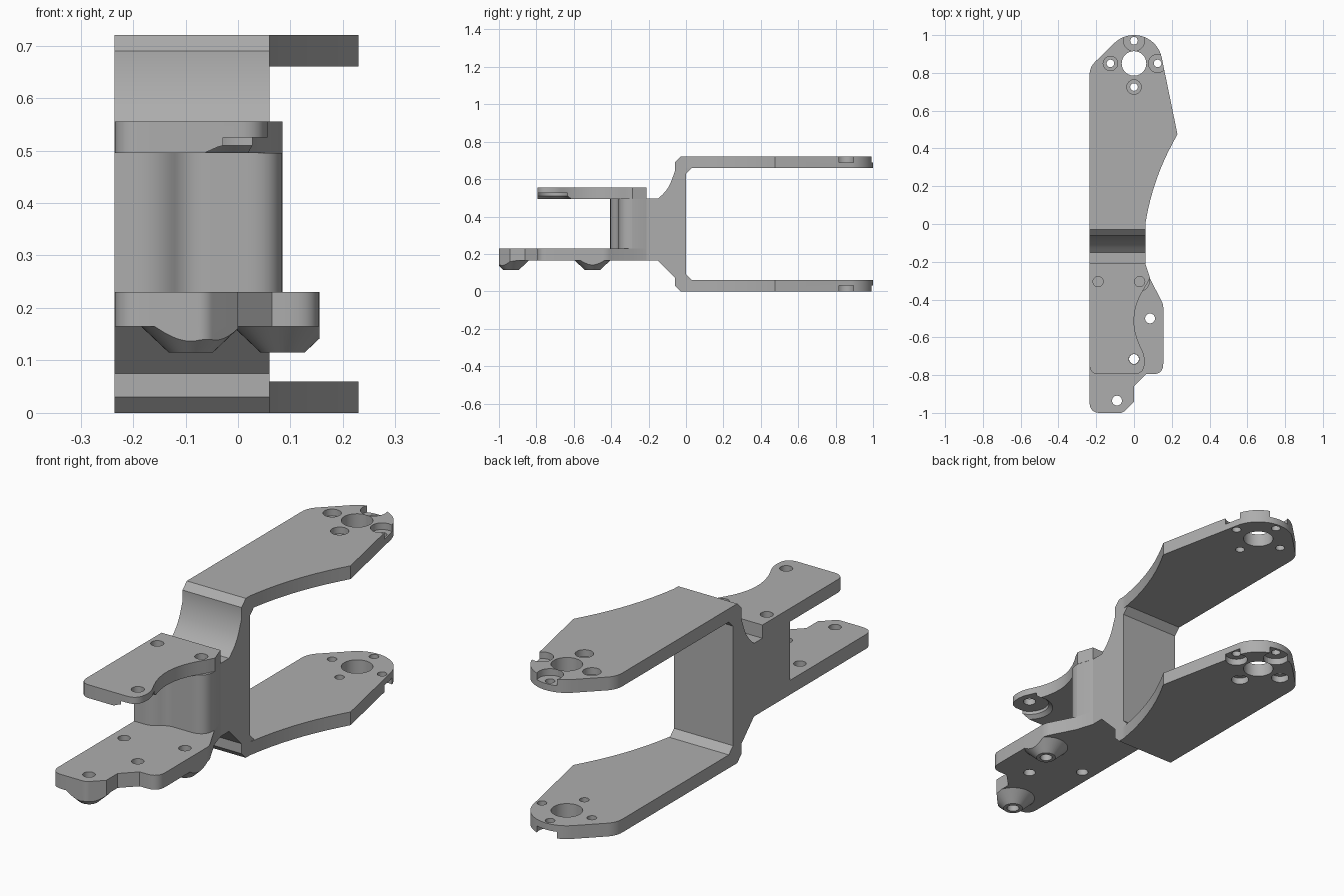
import bpy, bmesh, math
from mathutils import Vector

old = bpy.data.objects.get("Cube")
if old:
    bpy.data.objects.remove(old, do_unlink=True)

grey = bpy.data.materials.new("machined_grey")
grey.use_nodes = True
COLOUR = (0.42, 0.42, 0.42, 1)
grey.diffuse_color = COLOUR
grey.node_tree.nodes["Principled BSDF"].inputs["Base Color"].default_value = COLOUR


def make_object(name, bm):
    bmesh.ops.recalc_face_normals(bm, faces=bm.faces)
    mesh = bpy.data.meshes.new(name)
    bm.to_mesh(mesh)
    bm.free()
    mesh.materials.append(grey)
    obj = bpy.data.objects.new(name, mesh)
    bpy.context.collection.objects.link(obj)
    return obj


def rounded(points, steps=8):
    """Outline from (x, y) or (x, y, cut) corners; cut is the length rounded off each side."""
    out = []
    for i, p in enumerate(points):
        c = Vector(p[:2])
        if len(p) == 2:
            out.append(c)
            continue
        a = c + (Vector(points[i - 1][:2]) - c).normalized() * p[2]
        b = c + (Vector(points[(i + 1) % len(points)][:2]) - c).normalized() * p[2]
        for k in range(steps + 1):
            t = k / steps
            out.append(a * (1 - t) ** 2 + c * 2 * t * (1 - t) + b * t * t)
    return out


def prism(name, outline, low, high, along_x=False):
    """Extrude an outline upward, or along x when it is a side profile."""
    bm = bmesh.new()
    place = (lambda p, h: (h, p[0], p[1])) if along_x else (lambda p, h: (p[0], p[1], h))
    face = bm.faces.new([bm.verts.new(place(p, low)) for p in outline])
    grown = bmesh.ops.extrude_face_region(bm, geom=[face])["geom"]
    shift = Vector(place((0, 0), high - low))
    bmesh.ops.translate(bm, vec=shift, verts=[v for v in grown if isinstance(v, bmesh.types.BMVert)])
    return make_object(name, bm)


def cone(name, x, y, low, high, r_low, r_high=None):
    bm = bmesh.new()
    bmesh.ops.create_cone(bm, cap_ends=True, segments=40, radius1=r_low,
                          radius2=r_low if r_high is None else r_high, depth=high - low)
    bmesh.ops.translate(bm, vec=(x, y, (low + high) / 2), verts=bm.verts)
    return make_object(name, bm)


def combine(obj, cutters, operation="DIFFERENCE"):
    """Apply boolean operations, then discard the cutters."""
    for cutter in cutters:
        mod = obj.modifiers.new("cut", "BOOLEAN")
        mod.operation, mod.solver, mod.object = operation, "EXACT", cutter
    bpy.context.view_layer.update()
    graph = bpy.context.evaluated_depsgraph_get()
    mesh = bpy.data.meshes.new_from_object(obj.evaluated_get(graph))
    obj.modifiers.clear()
    obj.data = mesh
    for cutter in cutters:
        bpy.data.objects.remove(cutter, do_unlink=True)


def holes(places, low, high, radius):
    return [cone("cutter", x, y, low, high, radius) for x, y in places]


parts = []

# Fork arms: pointed plates with a bearing hole and four counterbored screws
tip = [(0.15 * math.cos(a), 0.85 + 0.15 * math.sin(a))
       for a in [math.radians(12 + 122 * k / 20) for k in range(21)]]
arm_outline = rounded([(-0.235, -0.01), (0.06, -0.01), (0.06, 0.0), (0.10, 0.235, 0.22),
                       (0.23, 0.475)] + tip + [(-0.235, 0.83, 0.04)])
screws = [(-0.125, 0.85), (0.125, 0.85), (0, 0.97), (0, 0.725)]
bore_radii = [0.038, 0.048, 0.055, 0.038]
for name, low, bore in (("upper_arm", 0.66, 0.69), ("lower_arm", 0.0, -0.03)):
    arm = prism(name, arm_outline, low, low + 0.06)
    cuts = holes([(0, 0.85)], low - 0.1, low + 0.1, 0.065)
    cuts += holes(screws, low - 0.1, low + 0.1, 0.02)
    cuts += [cone("cutter", x, y, bore, bore + 0.06, r) for (x, y), r in zip(screws, bore_radii)]
    combine(arm, cuts)
    parts.append(arm)

# Upright web joining the arms, with flared shoulders and chamfered inner corners
web = rounded([(-0.21, 0.165), (-0.15, 0.165), (-0.06, 0.075), (-0.06, 0.03), (-0.03, 0),
               (0.03, 0), (0.03, 0.06), (0, 0.09), (0, 0.63), (0.03, 0.66), (0.03, 0.72),
               (-0.03, 0.72), (-0.06, 0.69), (-0.06, 0.64), (-0.095, 0.545, 0.05),
               (-0.15, 0.495), (-0.21, 0.495)])
parts.append(prism("fork_web", web, -0.235, 0.06, along_x=True))

# Spacer column between the two front plates
column = rounded([(-0.235, -0.21), (-0.235, -0.405), (-0.15, -0.405, 0.04),
                  (-0.10, -0.36, 0.03), (0.085, -0.36, 0.07), (0.085, -0.29), (0.06, -0.21)])
parts.append(prism("spacer_column", column, 0.23, 0.495))

# Upper front plate, scooped on its left edge and recessed underneath
upper_outline = rounded([(-0.235, -0.21), (0.06, -0.21), (0.085, -0.285), (0.07, -0.315, 0.015),
                         (-0.04, -0.495, 0.17), (0.06, -0.705, 0.04), (0.05, -0.795, 0.05),
                         (-0.235, -0.795, 0.05)])
upper = prism("upper_front_plate", upper_outline, 0.495, 0.555)
combine(upper, holes([(-0.19, -0.305), (0.03, -0.305), (0, -0.715)], 0.4, 0.6, 0.027)
        + [cone("cutter", 0, -0.715, 0.48, 0.51, 0.12, 0.085),
           cone("cutter", 0, -0.715, 0.49, 0.525, 0.085)])
parts.append(upper)

# Lower front plate with a stepped nose
lower_outline = rounded([(-0.235, -0.21), (0.06, -0.21), (0.085, -0.29), (0.155, -0.425, 0.02),
                         (0.155, -0.795, 0.055), (0.065, -0.795), (0, -0.86), (0, -0.94),
                         (-0.06, -1.0, 0.015), (-0.235, -1.0, 0.055)])
lower = prism("lower_front_plate", lower_outline, 0.165, 0.23)
combine(lower, holes([(-0.09, -0.935), (0, -0.715), (0.085, -0.5), (-0.175, -0.563)],
                     0.1, 0.3, 0.026))
parts.append(lower)

# Tapered bosses below the lower plate, trimmed to its outline
for name, x, y in (("nose_boss", -0.09, -0.935), ("side_boss", 0.085, -0.5)):
    boss = cone(name, x, y, 0.115, 0.165, 0.042, 0.095)
    combine(boss, [prism("trim", lower_outline, 0.05, 0.3)], "INTERSECT")
    combine(boss, holes([(x, y)], 0.05, 0.3, 0.026))
    parts.append(boss)

# Smooth curved walls, keep edges sharp
bpy.ops.object.select_all(action="DESELECT")
for part in parts:
    part.select_set(True)
bpy.context.view_layer.objects.active = parts[0]
bpy.ops.object.shade_smooth_by_angle(angle=math.radians(25))
